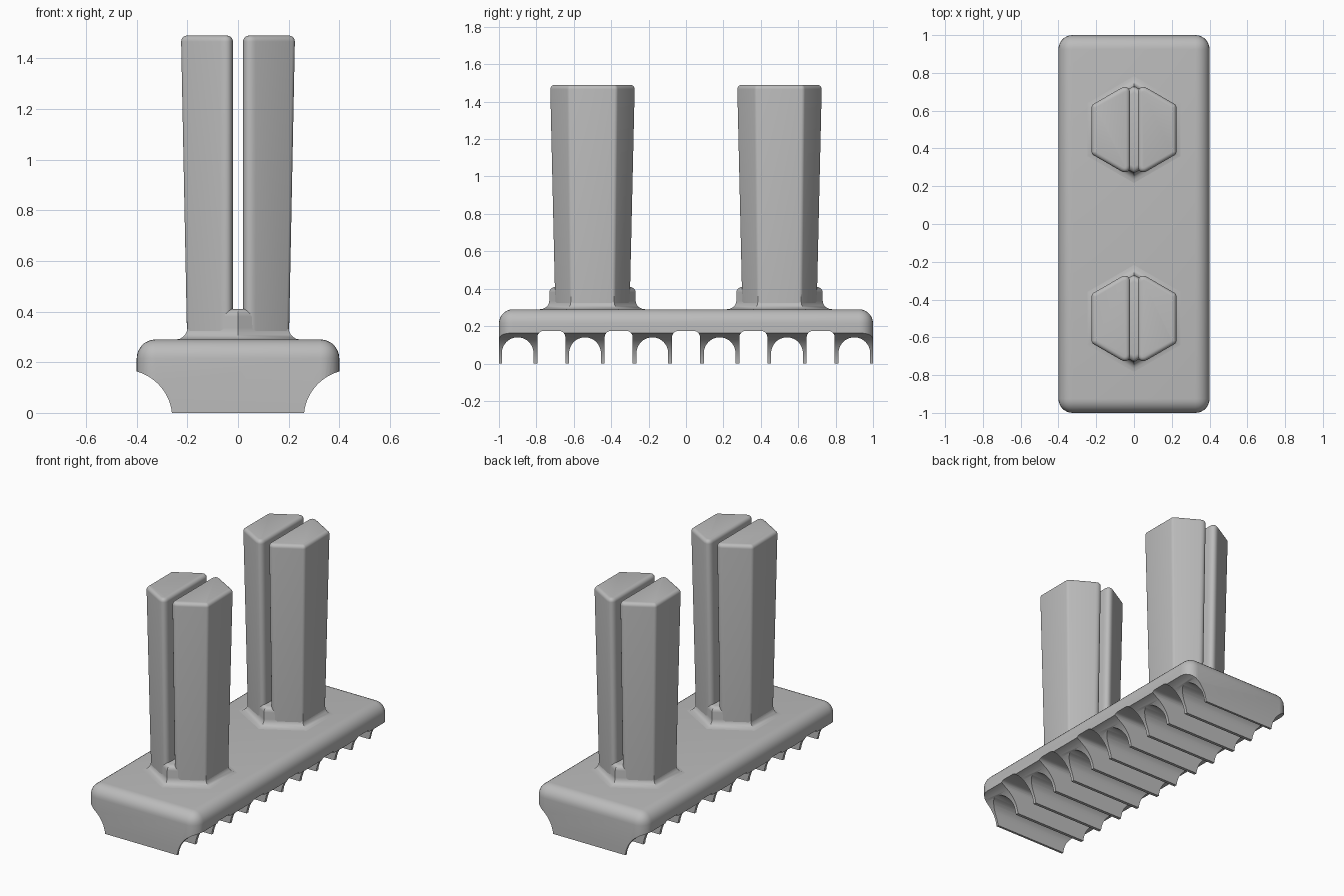
import bpy, bmesh
from math import sin, cos, pi, sqrt

cube = bpy.data.objects.get("Cube")
if cube:
    bpy.data.objects.remove(cube, do_unlink=True)

grey = bpy.data.materials.new("plain grey")
grey.use_nodes = True
colour = (0.5, 0.5, 0.5, 1)
grey.diffuse_color = colour
grey.node_tree.nodes["Principled BSDF"].inputs["Base Color"].default_value = colour


def finish(bm, name):
    bmesh.ops.recalc_face_normals(bm, faces=bm.faces)
    mesh = bpy.data.meshes.new(name)
    bm.to_mesh(mesh)
    bm.free()
    mesh.materials.append(grey)
    ob = bpy.data.objects.new(name, mesh)
    bpy.context.collection.objects.link(ob)
    return ob


def activate(ob):
    bpy.ops.object.select_all(action='DESELECT')
    ob.select_set(True)
    bpy.context.view_layer.objects.active = ob


def smooth(ob):
    activate(ob)
    bpy.ops.object.shade_smooth_by_angle(angle=0.6)


def loft(bm, rings):
    """Skin a stack of equal-length point rings and cap both ends."""
    vs = [[bm.verts.new(p) for p in ring] for ring in rings]
    n = len(vs[0])
    for a, b in zip(vs, vs[1:]):
        for i in range(n):
            j = (i + 1) % n
            bm.faces.new((a[i], a[j], b[j], b[i]))
    bm.faces.new(vs[0][::-1])
    bm.faces.new(vs[-1])


def arc(cx, cz, r, start, end, steps):
    return [(cx + r * cos(start + (end - start) * i / steps),
             cz + r * sin(start + (end - start) * i / steps)) for i in range(steps + 1)]


def bevel(bm, test, offset, segments):
    edges = [e for e in bm.edges if test(*e.verts)]
    bmesh.ops.bevel(bm, geom=edges, offset=offset, segments=segments,
                    profile=0.5, affect='EDGES', clamp_overlap=True)


def cut(ob, cutter):
    mod = ob.modifiers.new("cut", 'BOOLEAN')
    mod.operation = 'DIFFERENCE'
    mod.solver = 'EXACT'
    mod.object = cutter
    activate(ob)
    bpy.ops.object.modifier_apply(modifier=mod.name)
    bpy.data.objects.remove(cutter, do_unlink=True)


# Rounded slab, still solid down to the ground
HEIGHT = 0.29
bm = bmesh.new()
bmesh.ops.create_cube(bm, size=1)
for v in bm.verts:
    v.co = (v.co.x * 0.8, v.co.y * 2, (v.co.z + 0.5) * HEIGHT)
bevel(bm, lambda a, b: a.co.z > 0.1 or b.co.z > 0.1, 0.075, 7)
base = finish(bm, "base")

# Concave flanks along both long sides
bm = bmesh.new()
for side in (-1, 1):
    ring = arc(side * 0.45, -0.02, 0.19, 0, 2 * pi, 64)[:-1]
    loft(bm, [[(x, y, z) for x, z in ring] for y in (-1.2, 1.2)])
cut(base, finish(bm, "flank_cutter"))

# Cross channels, alternating round arches and square-shouldered gaps
bm = bmesh.new()
for k in range(-5, 6):
    y0 = k * 0.18
    if k % 2:
        top = arc(y0, 0.055, 0.085, 0, pi, 24)
        half = 0.085
    else:
        half, r = 0.075, 0.035
        top = (arc(y0 + half - r, 0.175 - r, r, 0, pi / 2, 6)
               + arc(y0 - half + r, 0.175 - r, r, pi / 2, pi, 6))
    ring = [(y0 - half, -0.1), (y0 + half, -0.1)] + top
    loft(bm, [[(x, y, z) for y, z in ring] for x in (-0.6, 0.6)])
cut(base, finish(bm, "channel_cutter"))
smooth(base)


# Hexagonal posts, each split lengthwise into two halves on a flared collar
def hexagon(w, y0, z):
    r = 2 * w / sqrt(3)
    return [(r * sin(i * pi / 3), y0 + r * cos(i * pi / 3), z) for i in range(6)]


def half_hexagon(w, y0, z, side):
    gap = 0.02
    tip, shoulder = (2 * w - gap) / sqrt(3), w / sqrt(3)
    return [(side * x, y0 + y, z) for x, y in
            ((gap, tip), (w, shoulder), (w, -shoulder), (gap, -tip))]


TOP = 1.49
for place, y0 in (("front", -0.5), ("back", 0.5)):
    flare = [(0.245 - p, HEIGHT + 0.045 - q)
             for p, q in arc(0, 0, 0.045, pi / 2, 0, 5)]
    crown = arc(0.17, 0.38, 0.03, 0, pi / 2, 5)
    bm = bmesh.new()
    loft(bm, [hexagon(w, y0, z) for w, z in
              [(0.245, HEIGHT - 0.02)] + flare + crown])
    smooth(finish(bm, place + "_post_collar"))

    for label, side in (("right", -1), ("left", 1)):
        bm = bmesh.new()
        loft(bm, [half_hexagon(0.2015, y0, 0.31, side),
                  half_hexagon(0.225, y0, TOP, side)])

        def upright(a, b):
            return abs(a.co.z - b.co.z) > 0.5

        bevel(bm, lambda a, b: upright(a, b) and abs(a.co.x) < 0.03, 0.058, 7)
        bevel(bm, lambda a, b: upright(a, b) and abs(a.co.x) > 0.19
              and abs(b.co.x) > 0.19, 0.012, 3)
        bevel(bm, lambda a, b: min(a.co.z, b.co.z) > TOP - 0.001, 0.032, 5)
        smooth(finish(bm, f"{place}_post_{label}_half"))
